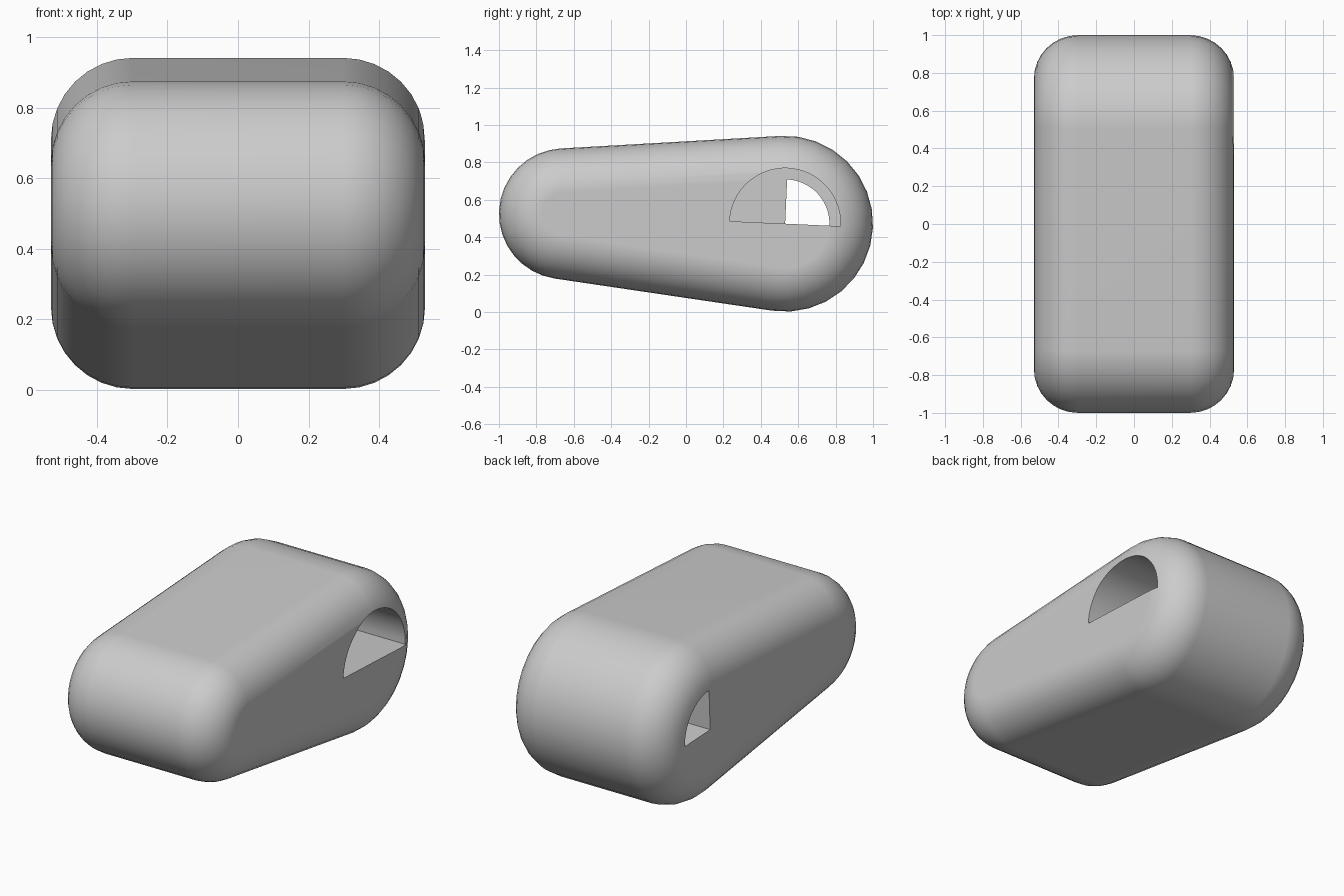
import bpy, bmesh, math

old = bpy.data.objects.get("Cube")
if old:
    bpy.data.objects.remove(old, do_unlink=True)

# Side profile: two circles joined by tangents, in the y-z plane
NOSE, NOSE_R = (-0.65, 0.525), 0.35
TAIL, TAIL_R = (0.53, 0.472), 0.47
HALF_W, ROUND = 0.53, 0.232
ARC, EDGE = 16, 8
DY, DZ = TAIL[0] - NOSE[0], TAIL[1] - NOSE[1]
TILT = math.atan2(DZ, DY)
TANGENT = math.acos((NOSE_R - TAIL_R) / math.hypot(DY, DZ))

grey = bpy.data.materials.new("grey")
grey.use_nodes = True
grey.diffuse_color = (0.6, 0.6, 0.6, 1)
grey.node_tree.nodes["Principled BSDF"].inputs["Base Color"].default_value = (0.6, 0.6, 0.6, 1)


def arc(centre, radius, start, end, steps):
    """Points on a circle, measured from the tilted long axis."""
    out = []
    for i in range(steps + 1):
        a = TILT + start + (end - start) * i / steps
        out.append((centre[0] + radius * math.cos(a), centre[1] + radius * math.sin(a)))
    return out


def loft(name, sections):
    """Skin matching y-z outlines placed along x and cap both ends."""
    bm = bmesh.new()
    rings = [[bm.verts.new((x, y, z)) for y, z in pts] for x, pts in sections]
    n = len(rings[0])
    for a, b in zip(rings, rings[1:]):
        for i in range(n):
            j = (i + 1) % n
            bm.faces.new((a[i], a[j], b[j], b[i]))
    bm.faces.new(rings[0])
    bm.faces.new(rings[-1])
    bmesh.ops.recalc_face_normals(bm, faces=bm.faces)
    mesh = bpy.data.meshes.new(name)
    bm.to_mesh(mesh)
    bm.free()
    mesh.materials.append(grey)
    obj = bpy.data.objects.new(name, mesh)
    bpy.context.collection.objects.link(obj)
    return obj


def outline(inset):
    return (arc(TAIL, TAIL_R - inset, -TANGENT, TANGENT, ARC)
            + arc(NOSE, NOSE_R - inset, TANGENT, 2 * math.pi - TANGENT, ARC))


# Body: outlines shrink in a quarter round towards each flat side
steps = [math.pi / 2 * i / EDGE for i in range(EDGE + 1)]
rounded = [(HALF_W - ROUND * (1 - math.sin(a)), outline(ROUND * (1 - math.cos(a)))) for a in steps]
body = loft("body", [(-x, pts) for x, pts in reversed(rounded)] + rounded)

# Half-round recess on the left side, opening into a quarter-round hole on the right
recess = loft("recess_cutter", [(x, arc(TAIL, 0.297, 0, math.pi, 32)) for x in (-0.05, 0.7)])
hole = loft("hole_cutter", [(x, arc(TAIL, 0.237, 0, math.pi / 2, 16) + [TAIL]) for x in (-0.7, 0.05)])

bpy.ops.object.select_all(action="DESELECT")
bpy.context.view_layer.objects.active = body
body.select_set(True)
for cutter in (recess, hole):
    cutter.hide_render = True
    mod = body.modifiers.new("cut", "BOOLEAN")
    mod.operation = "DIFFERENCE"
    mod.solver = "EXACT"
    mod.object = cutter
    bpy.ops.object.modifier_apply(modifier=mod.name)
    bpy.data.objects.remove(cutter, do_unlink=True)

# Smooth rounding with crisp hole edges and flat sides
bpy.ops.object.shade_smooth_by_angle(angle=math.radians(35))
weighted = body.modifiers.new("flat_sides", "WEIGHTED_NORMAL")
weighted.keep_sharp = True
